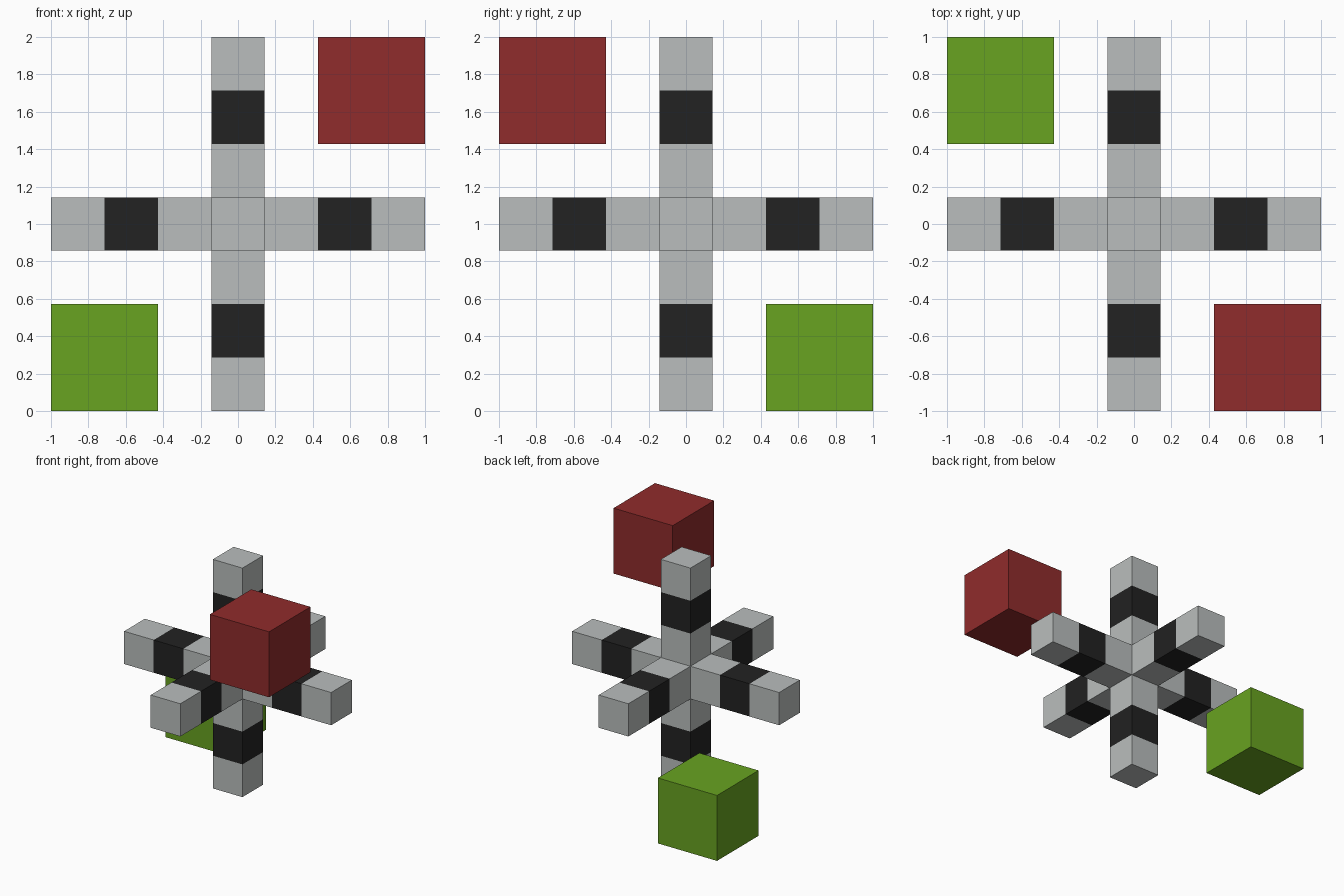
import bpy
import bmesh
from mathutils import Vector

default = bpy.data.objects.get("Cube")
if default:
    bpy.data.objects.remove(default, do_unlink=True)

U = 1 / 7  # half the width of an arm
CENTRE = Vector((0, 0, 1))


def material(name, rgb):
    mat = bpy.data.materials.new(name)
    mat.use_nodes = True
    colour = (*rgb, 1)
    mat.diffuse_color = colour
    mat.node_tree.nodes["Principled BSDF"].inputs["Base Color"].default_value = colour
    return mat


def add_object(name, bm, location, materials):
    bmesh.ops.recalc_face_normals(bm, faces=bm.faces)
    mesh = bpy.data.meshes.new(name)
    bm.to_mesh(mesh)
    bm.free()
    for mat in materials:
        mesh.materials.append(mat)
    obj = bpy.data.objects.new(name, mesh)
    obj.location = location
    bpy.context.collection.objects.link(obj)
    return obj


grey = material("light grey", (0.49, 0.515, 0.51))
black = material("black", (0.016, 0.016, 0.016))
red = material("dark red", (0.279, 0.025, 0.025))
green = material("leaf green", (0.138, 0.366, 0.015))

# Six-armed cross: each side of a small cube pushed out in three equal steps
bm = bmesh.new()
bmesh.ops.create_cube(bm, size=2 * U)
tips = [(f, f.normal.copy()) for f in bm.faces]
for step in range(3):
    grown = []
    for face, direction in tips:
        tip = bmesh.ops.extrude_discrete_faces(bm, faces=[face])["faces"][0]
        bmesh.ops.translate(bm, verts=tip.verts, vec=direction * 2 * U)
        grown.append((tip, direction))
    tips = grown

# Black band on the middle step of every arm
for face in bm.faces:
    reach = max(abs(c) for c in face.calc_center_median())
    face.material_index = int(3 * U < reach < 5 * U)
add_object("six_armed_cross", bm, CENTRE, [grey, black])

# Floating cubes in two opposite corners
for name, mat, side in (("upper_front_cube", red, 1), ("lower_back_cube", green, -1)):
    bm = bmesh.new()
    bmesh.ops.create_cube(bm, size=4 * U)
    add_object(name, bm, CENTRE + Vector((1, -1, 1)) * side * 5 * U, [mat])
